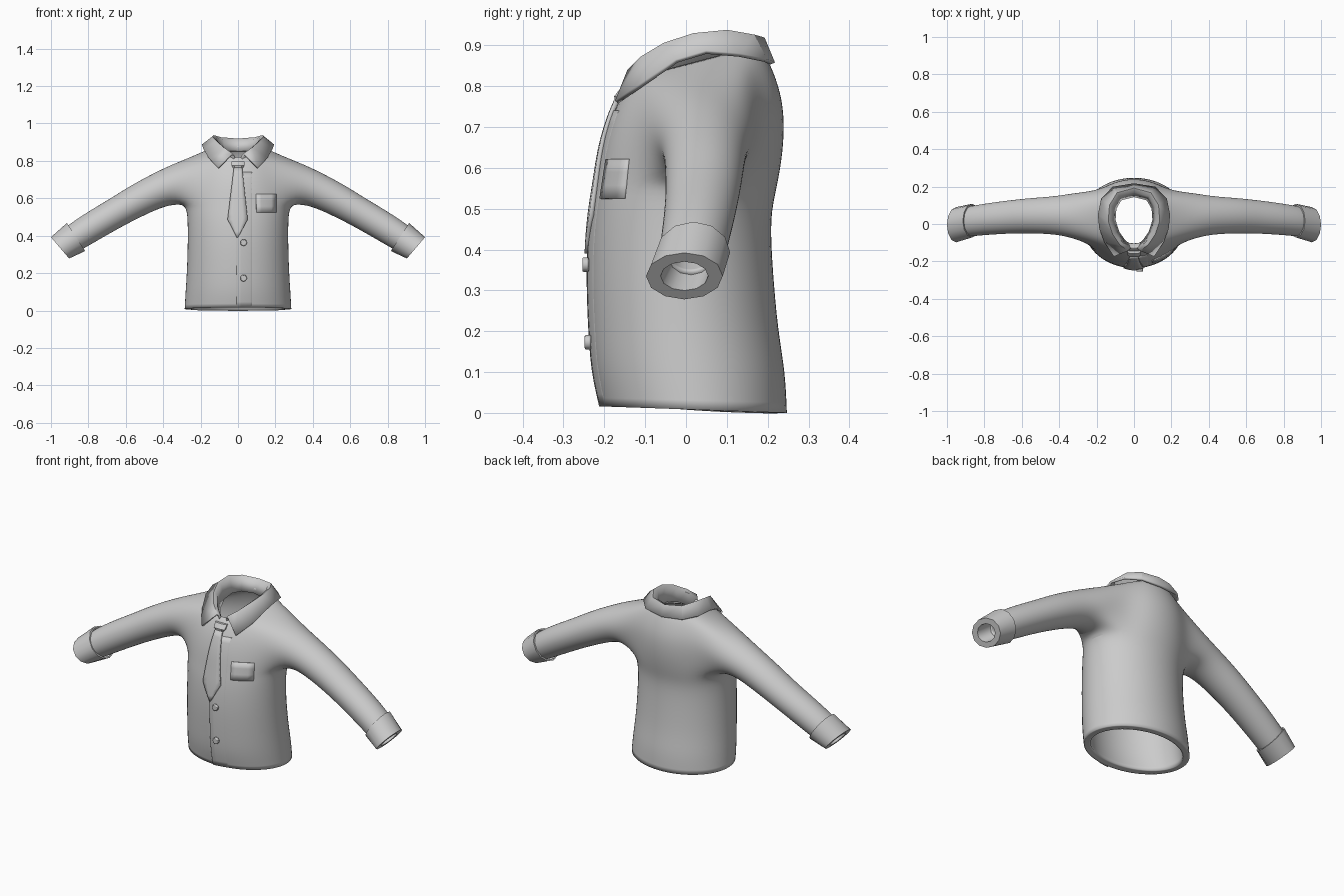
import bpy, bmesh, math
from mathutils import Vector
from mathutils.bvhtree import BVHTree

if "Cube" in bpy.data.objects:
    bpy.data.objects.remove(bpy.data.objects["Cube"])

cloth = bpy.data.materials.new("grey cloth")
cloth.diffuse_color = (0.6, 0.6, 0.6, 1)
cloth.use_nodes = True
cloth.node_tree.nodes["Principled BSDF"].inputs["Base Color"].default_value = cloth.diffuse_color
N = 16


def make(name, verts, faces, solid=0.0, angle=35, subsurf=0):
    """Mesh object with optional inward thickness, subdivision and smooth shading."""
    me = bpy.data.meshes.new(name)
    me.from_pydata([tuple(v) for v in verts], [], faces)
    bm = bmesh.new()
    bm.from_mesh(me)
    bmesh.ops.delete(bm, geom=[v for v in bm.verts if not v.link_faces], context='VERTS')
    bm.to_mesh(me)
    bm.free()
    ob = bpy.data.objects.new(name, me)
    bpy.context.collection.objects.link(ob)
    me.materials.append(cloth)
    if solid:
        m = ob.modifiers.new("thickness", 'SOLIDIFY')
        m.thickness, m.offset = solid, -1
        if subsurf:
            m.edge_crease_outer = m.edge_crease_inner = 1
    if subsurf:
        ob.modifiers.new("smooth", 'SUBSURF').levels = subsurf
        ob.modifiers["smooth"].render_levels = subsurf
    bpy.ops.object.select_all(action='DESELECT')
    ob.select_set(True)
    bpy.context.view_layer.objects.active = ob
    bpy.ops.object.shade_smooth_by_angle(angle=math.radians(angle))
    return ob


def sleeve_ring(s, top, bottom, y0, y1, n, scale=1.0):
    """Oval ring whose top and bottom points are given in the xz plane."""
    c = Vector(((top[0] + bottom[0]) / 2, (y0 + y1) / 2, (top[1] + bottom[1]) / 2))
    u = Vector(((top[0] - bottom[0]) / 2, 0, (top[1] - bottom[1]) / 2)) * scale
    w = Vector((0, (y1 - y0) / 2 * scale, 0))
    pts = [c + u * math.cos(2 * math.pi * k / n) + w * math.sin(2 * math.pi * k / n) for k in range(n)]
    return [Vector((p.x * s, p.y, p.z)) for p in pts]


def loft(a, b, s):
    """Quads between two vertex index loops."""
    n = len(a)
    out = []
    for k in range(n):
        q = (a[k], b[k], b[(k + 1) % n], a[(k + 1) % n])
        out.append(q if s > 0 else q[::-1])
    return out


# Shirt body: rows of (height, half width, front y, back y, tilt)
rows = [(.008, .285, -.205, .247, -.008), (.1, .28, -.225, .243, 0), (.2, .273, -.232, .225, 0),
        (.35, .268, -.238, .212, 0), (.48, .268, -.23, .205, 0), (.55, .275, -.217, .222, 0),
        (.64, .265, -.205, .238, 0), (.72, .255, -.186, .241, .01), (.78, .235, -.166, .228, .02),
        (.84, .195, -.142, .198, .035), (.86, .135, -.125, .17, .04)]
verts, faces = [], []
for z, a, yf, yb, tilt in rows:
    for j in range(N):
        t = 2 * math.pi * j / N
        verts.append(Vector((a * 1.026 * math.cos(t),
                             (yf + yb) / 2 + (yb - yf) / 2 * 1.026 * math.sin(t), z + tilt * math.sin(t))))
idx = lambda r, j: r * N + j % N
for r in range(len(rows) - 1):
    for j in range(N):
        if 5 <= r < 9 and (j % 8) in (0, 1, 6, 7):     # armholes
            continue
        faces.append((idx(r, j), idx(r, j + 1), idx(r + 1, j + 1), idx(r + 1, j)))

# Sleeves grown out of the armholes
hole = [(9, 0), (9, 1), (9, 2), (8, 2), (7, 2), (6, 2), (5, 2), (5, 1), (5, 0), (5, -1),
        (5, -2), (6, -2), (7, -2), (8, -2), (9, -2), (9, -1)]
sleeve = [((.345, .785), (.305, .57), -.075, .165), ((.45, .735), (.39, .56), -.055, .148),
          ((.58, .665), (.50, .51), -.05, .14), ((.68, .60), (.60, .46), -.05, .13),
          ((.80, .53), (.715, .395), -.056, .115), ((.90, .463), (.822, .333), -.065, .098),
          ((.925, .44), (.85, .318), -.068, .092)]
for s in (1, -1):
    last = [idx(r, j if s > 0 else 8 - j) for r, j in hole]
    for ring in sleeve:
        new = list(range(len(verts), len(verts) + N))
        verts += sleeve_ring(s, *ring, N, 1.02)
        faces += loft(last, new, s)
        last = new
shirt = make("shirt_body", verts, faces, solid=.035, angle=50, subsurf=2)

# Cuffs with a thick rim
for s, side in ((1, "left"), (-1, "right")):
    v, f = [], []
    start, end = ((.915, .468), (.817, .318), -.072, .108), ((1.0, .392), (.903, .278), -.098, .09)
    spec = [(*start, .9), (*start, 1), (*end, 1), (*end, .62), (*start, .55)]
    for i, (t, b, y0, y1, sc) in enumerate(spec):
        v += sleeve_ring(s, t, b, y0, y1, 12, sc)
        if i:
            f += loft(list(range(i * 12 - 12, i * 12)), list(range(i * 12, i * 12 + 12)), s)
    make(side + "_cuff", v, f)

# Folded collar: inner foot, fold line and outer edge, front to back
inner = [(.01, -.13, .775), (.055, -.095, .79), (.09, -.045, .82), (.11, .02, .84),
         (.105, .085, .85), (.075, .135, .85), (0, .155, .85)]
fold = [(.035, -.14, .83), (.078, -.105, .862), (.115, -.05, .895), (.137, .02, .918),
        (.13, .10, .926), (.09, .163, .915), (0, .188, .908)]
edge = [(.103, -.165, .758), (.152, -.09, .81), (.178, -.02, .858), (.185, .05, .879),
        (.168, .13, .872), (.11, .19, .86), (0, .207, .853)]
strips = []
for i, t, e in zip(inner, fold, edge):
    i, t, e = Vector(i), Vector(t), Vector(e)
    lip = t.lerp(i, .3)
    lip.z = t.z - .008
    strips.append((i, lip, t, e))
strips += [tuple(Vector((-p.x, p.y, p.z)) for p in st) for st in strips[-2::-1]]
f = [(k * 4 + m, k * 4 + m + 1, k * 4 + m + 5, k * 4 + m + 4)
     for k in range(len(strips) - 1) for m in range(3)]
make("collar", [p for st in strips for p in st], [q[::-1] for q in f], solid=.012, angle=32)

# Surface lookup so that front details follow the cloth
bpy.context.view_layer.update()
tree = BVHTree.FromObject(shirt, bpy.context.evaluated_depsgraph_get())


def front(x, z):
    hit = tree.ray_cast(Vector((x, -1, z)), Vector((0, 1, 0)))[0]
    return hit.y if hit else -.14


def plate(name, outline, lift, thick, nx=4, step=.03):
    """Thin sheet on the shirt front; outline rows are (z, left x, right x), bottom to top."""
    lines = []
    for (z0, l0, r0), (z1, l1, r1) in zip(outline, outline[1:]):
        n = max(1, round((z1 - z0) / step))
        lines += [(z0 + (z1 - z0) * k / n, l0 + (l1 - l0) * k / n, r0 + (r1 - r0) * k / n) for k in range(n)]
    lines.append(outline[-1])
    v, f = [], []
    for z, l, r in lines:
        for c in range(nx + 1):
            x = l + (r - l) * c / nx
            v.append((x, front(x, z) - lift(c / nx), z))
    w = nx + 1
    for r in range(len(lines) - 1):
        for c in range(nx):
            f.append((r * w + c, r * w + c + 1, r * w + w + c + 1, r * w + w + c))
    return make(name, v, f, solid=thick)


# Overlapping front panel, fading into the cloth
plate("front_placket", [(.016, -.008, .09), (.74, -.008, .09)], lambda t: .008 - .009 * t, .009)
# Chest pocket
plate("chest_pocket", [(.525, .1, .205), (.622, .097, .205)], lambda t: .006, .008)
# Tie blade and knot
plate("tie_blade", [(.39, -.006, .0), (.487, -.056, .052), (.765, -.022, .022)],
      lambda t: .014, .012)
knot = []
for z, hw, y in ((.752, .02, -.172), (.775, .034, -.176), (.798, .036, -.158)):
    knot += [(-hw, y + .008, z), (-hw * .6, y, z), (hw * .6, y, z), (hw, y + .008, z),
             (hw, y + .04, z), (-hw, y + .04, z)]
kf = [(r * 6 + k, r * 6 + (k + 1) % 6, r * 6 + 6 + (k + 1) % 6, r * 6 + 6 + k)
      for r in range(2) for k in range(6)]
make("tie_knot", knot, kf + [(5, 4, 3, 2, 1, 0), (12, 13, 14, 15, 16, 17)])

# Buttons
for i, z in enumerate((.363, .173)):
    y = front(.03, z) - .012
    bpy.ops.mesh.primitive_cylinder_add(vertices=12, radius=.018, depth=.016,
                                        location=(.03, y, z), rotation=(math.pi / 2, 0, 0))
    b = bpy.context.object
    b.name = f"button_{i + 1}"
    b.data.materials.append(cloth)
    bev = b.modifiers.new("round", 'BEVEL')
    bev.width, bev.segments = .004, 2
    bpy.ops.object.shade_smooth_by_angle(angle=math.radians(40))
